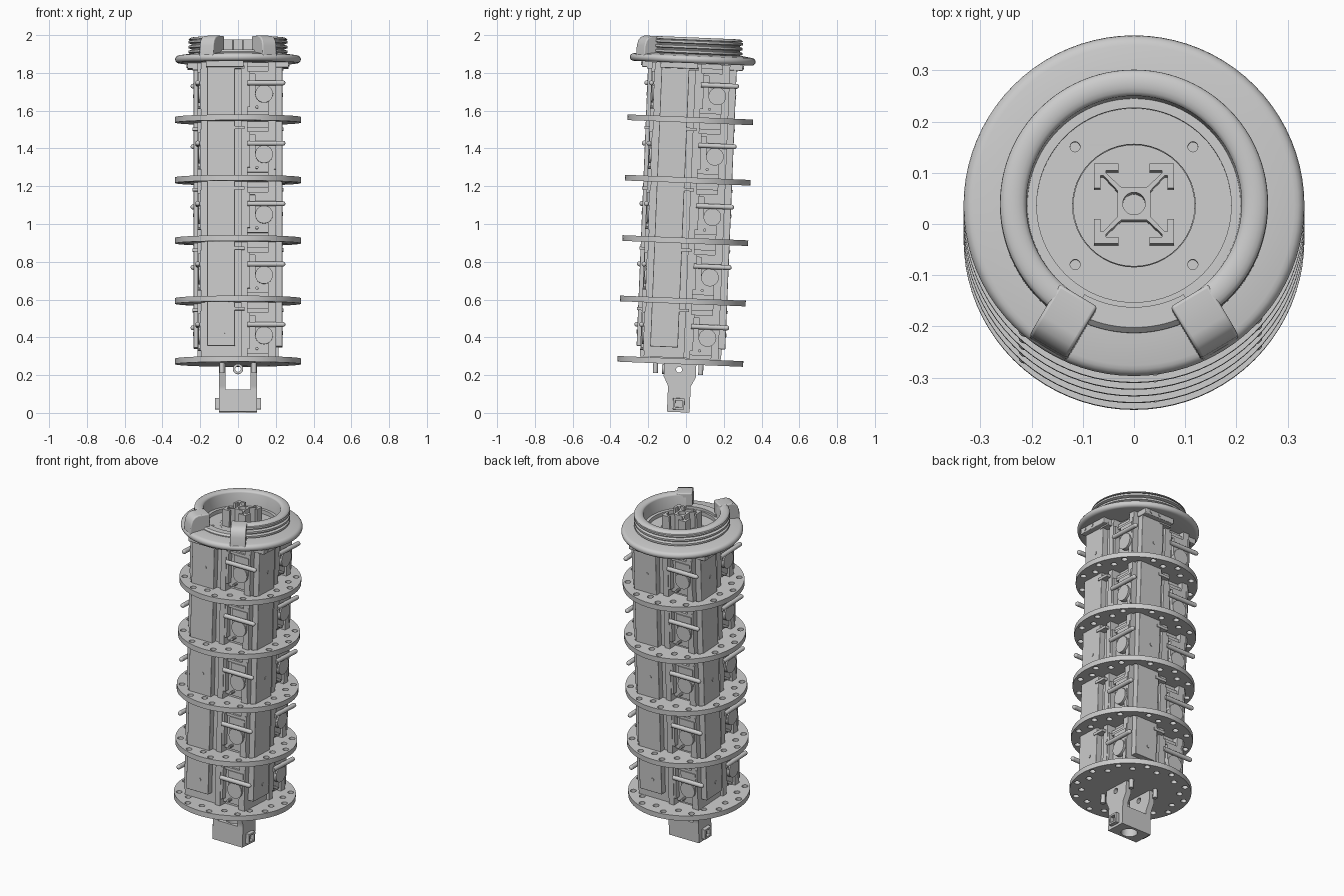
import bpy, bmesh
from math import sin, cos, pi, radians
from mathutils import Matrix, Vector

if "Cube" in bpy.data.objects:
    bpy.data.objects.remove(bpy.data.objects["Cube"])

# Whole assembly leans slightly backward about its middle
TILT = Matrix.Translation((0, 0, 1)) @ Matrix.Rotation(radians(-2.35), 4, 'X') @ Matrix.Translation((0, 0, -1))
SIDE = Matrix(((0, 0, 1, 0), (1, 0, 0, 0), (0, 1, 0, 0), (0, 0, 0, 1)))  # outline in (y,z), depth in x
QUARTERS = [Matrix.Rotation(k * pi / 2, 4, 'Z') for k in range(4)]
ID = [Matrix.Identity(4)]
BAYS = [0.272 + 0.32 * i for i in range(5)]
parts = {}


def bm_of(name):
    return parts.setdefault(name, bmesh.new())


def box(name, x0, x1, y0, y1, z0, z1, mats=ID):
    for m in mats:
        t = Matrix.Translation(((x0 + x1) / 2, (y0 + y1) / 2, (z0 + z1) / 2))
        bmesh.ops.create_cube(bm_of(name), size=1, matrix=m @ t @ Matrix.Diagonal((x1 - x0, y1 - y0, z1 - z0, 1)))


def cyl(name, a, b, r, mats=ID, seg=16):
    a, b = Vector(a), Vector(b)
    q = (b - a).to_track_quat('Z', 'Y').to_matrix().to_4x4()
    for m in mats:
        bmesh.ops.create_cone(bm_of(name), cap_ends=True, segments=seg, radius1=r, radius2=r,
                              depth=(b - a).length, matrix=m @ Matrix.Translation((a + b) / 2) @ q)


def circle(r, n, cx=0, cy=0):
    return [(cx + r * cos(2 * pi * i / n), cy + r * sin(2 * pi * i / n)) for i in range(n)]


def prism(name, outlines, z0, z1, mat=ID[0]):
    # Filled outlines (inner ones become holes) extruded from z0 to z1
    cu = bpy.data.curves.new(name, 'CURVE')
    cu.dimensions, cu.fill_mode, cu.extrude = '2D', 'BOTH', (z1 - z0) / 2
    for o in outlines:
        s = cu.splines.new('POLY')
        s.points.add(len(o) - 1)
        for p, (x, y) in zip(s.points, o):
            p.co = (x, y, 0, 1)
        s.use_cyclic_u = True
    ob = bpy.data.objects.new(name, cu)
    bpy.context.collection.objects.link(ob)
    dg = bpy.context.evaluated_depsgraph_get()
    me = bpy.data.meshes.new_from_object(ob.evaluated_get(dg))
    me.transform(mat @ Matrix.Translation((0, 0, (z0 + z1) / 2)))
    bm_of(name).from_mesh(me)
    bpy.data.objects.remove(ob)
    bpy.data.meshes.remove(me)


def lathe(name, prof, a0=0, a1=360, n=80):
    # Closed (r,z) profile swept round z; angle 0 points to the front
    bm, full = bm_of(name), a1 - a0 == 360
    rings = []
    for i in range(n if full else n + 1):
        a = radians(a0 + (a1 - a0) * i / n)
        rings.append([bm.verts.new((r * sin(a), -r * cos(a), z)) for r, z in prof])
    k = len(prof)
    for i in range(n):
        p, q = rings[i], rings[(i + 1) % len(rings)]
        for j in range(k):
            bm.faces.new((p[j], q[j], q[(j + 1) % k], p[(j + 1) % k]))
    if not full:
        bm.faces.new(rings[0])
        bm.faces.new(rings[-1][::-1])


# Perforated tier discs with a zigzag ring of holes
for z in BAYS:
    holes = []
    for i in range(24):
        a, r = 2 * pi * (i + 0.5) / 24, (0.305, 0.268)[i % 2]
        holes.append(circle(0.017, 12, r * cos(a), r * sin(a)))
    prism("tier_disc", [circle(0.333, 80)] + holes, z - 0.015, z + 0.015)

# Central slotted extrusion
side = [(-.078, -.078), (-.03, -.078), (-.03, -.065), (-.055, -.065), (-.055, -.06), (-.025, -.032), (.025, -.032),
        (.055, -.06), (.055, -.065), (.03, -.065), (.03, -.078)]
outline = [tuple((m @ Vector((x, y, 0)))[:2]) for m in QUARTERS for x, y in side]
prism("slotted_core", [outline, circle(0.022, 20)], 0.26, 1.975)

# Inner housing, long cover panels and side rails on the four faces
box("inner_housing", -0.16, 0.16, -0.16, 0.16, 0.28, 1.85)
box("cover_panel", -0.163, -0.016, -0.235, -0.195, 0.345, 1.83, QUARTERS)
box("panel_backing", -0.195, 0.016, -0.2, -0.16, 0.29, 1.85, QUARTERS)
box("panel_rail", 0.016, 0.05, -0.215, -0.16, 0.29, 1.85, QUARTERS)
for z in (0.42, 1.05, 1.68):
    cyl("panel_screw", (-0.075, -0.23, z), (-0.075, -0.238, z), 0.01, QUARTERS)

# One latch module per bay and face
for b in BAYS:
    box("module_plate", 0.05, 0.19, -0.182, -0.158, b + 0.035, b + 0.275, QUARTERS)
    box("module_frame", 0.09, 0.187, -0.2, -0.18, b + 0.13, b + 0.235, QUARTERS)
    box("module_edge", 0.19, 0.2, -0.2, -0.15, b + 0.05, b + 0.26, QUARTERS)
    box("module_clip", 0.05, 0.064, -0.212, -0.175, b + 0.06, b + 0.25, QUARTERS)
    box("module_shelf", 0.06, 0.19, -0.195, -0.175, b + 0.235, b + 0.25, QUARTERS)
    cyl("module_drum", (0.138, -0.17, b + 0.13), (0.138, -0.208, b + 0.13), 0.047, QUARTERS, 24)
    cyl("peg", (0.05, -0.213, b + 0.187), (0.238, -0.213, b + 0.187), 0.013, QUARTERS, 12)
    for m in QUARTERS:
        bmesh.ops.create_uvsphere(bm_of("peg_tip"), u_segments=12, v_segments=8, radius=0.013,
                                  matrix=m @ Matrix.Translation((0.238, -0.213, b + 0.187)))
    cyl("module_pin", (0.1, -0.18, b + 0.06), (0.1, -0.215, b + 0.06), 0.008, QUARTERS, 10)
    box("rail_tab", -0.04, 0.035, -0.24, -0.2, b + 0.262, b + 0.278, QUARTERS)

# Mounting brackets under the top flange
box("flange_bracket", -0.17, 0.03, -0.268, -0.19, 1.822, 1.856, QUARTERS)
for x in (-0.13, -0.07):
    cyl("bracket_screw", (x, -0.26, 1.84), (x, -0.272, 1.84), 0.009, QUARTERS, 12)

# Top flange with rounded rim, and the floor plate inside the collar
rim = [(0.313 + 0.02 * cos(a), 1.872 + 0.02 * sin(a)) for a in [pi * (-0.5 + i / 8) for i in range(9)]]
lathe("top_flange", [(0.19, 1.852)] + rim + [(0.262, 1.9), (0.19, 1.9)])
plate_holes = [circle(0.01, 12, sx * 0.115, sy * 0.115) for sx in (-1, 1) for sy in (-1, 1)]
prism("collar_floor", [circle(0.207, 64), circle(0.12, 48)] + plate_holes, 1.855, 1.878)
prism("core_seat", [circle(0.119, 48)], 1.855, 1.877)

# Open collar with threaded outside and rounded lip, plus the low sill in its gap
prof = [(0.207, 1.86), (0.247, 1.86)]
for z in (1.912, 1.938, 1.964):
    prof += [(0.247, z - 0.011), (0.262, z - 0.006), (0.262, z + 0.005), (0.247, z + 0.01)]
prof += [(0.236 + 0.0255 * cos(a), 1.975 + 0.013 * sin(a)) for a in [pi * i / 8 for i in range(9)]]
lathe("threaded_collar", prof, 29, 331)
lathe("collar_sill", [(0.2, 1.86), (0.25, 1.86), (0.25, 1.905), (0.24, 1.915), (0.2, 1.915)], -29, 29, 20)

# Outward-turned rounded lugs either side of the gap
lug = [(-0.21, 1.86), (-0.21, 1.988), (-0.28, 1.988), (-0.302, 1.98), (-0.317, 1.963), (-0.325, 1.935), (-0.328, 1.87)]
for s in (-1, 1):
    prism("collar_lug", [lug], -0.043, 0.043, Matrix.Rotation(s * radians(31), 4, 'Z') @ SIDE)

# Foot: bored block, forked arms, side sockets, eyelet and studs
prism("foot_block", [[(-.1, -.06), (.1, -.06), (.1, .06), (-.1, .06)], circle(0.045, 32)], 0.003, 0.12)
arm = [(-0.06, 0.003), (0.06, 0.003), (0.06, 0.14), (0.085, 0.19), (0.085, 0.265), (-0.085, 0.265), (-0.085, 0.19),
       (-0.06, 0.14)]
socket = [[(y * w, 0.047 + z * w) for y, z in ((-1, -1), (1, -1), (1, 1), (-1, 1))] for w in (0.03, 0.018)]
for x0, x1 in ((-0.1, -0.065), (0.065, 0.1)):
    prism("fork_arm", [[(y, max(z, 0.118)) for y, z in arm], circle(0.016, 16, -0.005, 0.228)], x0, x1, SIDE)
for x0, x1 in ((-0.122, -0.098), (0.098, 0.122)):
    prism("foot_socket", socket, x0, x1, SIDE)
FRONT = Matrix.Translation((0, -0.08, 0.228)) @ Matrix.Rotation(pi / 2, 4, 'X')
prism("foot_eyelet", [circle(0.027, 24), circle(0.015, 24)], -0.015, 0.015, FRONT)
for x in (-0.085, 0.085):
    for y in (-0.13, 0.11):
        cyl("foot_stud", (x, y, 0.205), (x, y, 0.265), 0.013)

# Turn every collected part into an object
BEVEL = {"cover_panel": 0.003, "collar_lug": 0.022, "flange_bracket": 0.004, "foot_socket": 0.002}
for name, bm in parts.items():
    bmesh.ops.remove_doubles(bm, verts=bm.verts, dist=1e-5)
    bmesh.ops.recalc_face_normals(bm, faces=bm.faces)
    me = bpy.data.meshes.new(name)
    bm.to_mesh(me)
    bm.free()
    me.transform(TILT)
    ob = bpy.data.objects.new(name, me)
    bpy.context.collection.objects.link(ob)
    bpy.ops.object.select_all(action='DESELECT')
    ob.select_set(True)
    bpy.context.view_layer.objects.active = ob
    bpy.ops.object.shade_smooth_by_angle(angle=radians(35))
    if name in BEVEL:
        mod = ob.modifiers.new("soft_edges", 'BEVEL')
        mod.width, mod.segments, mod.limit_method = BEVEL[name], 3, 'ANGLE'
